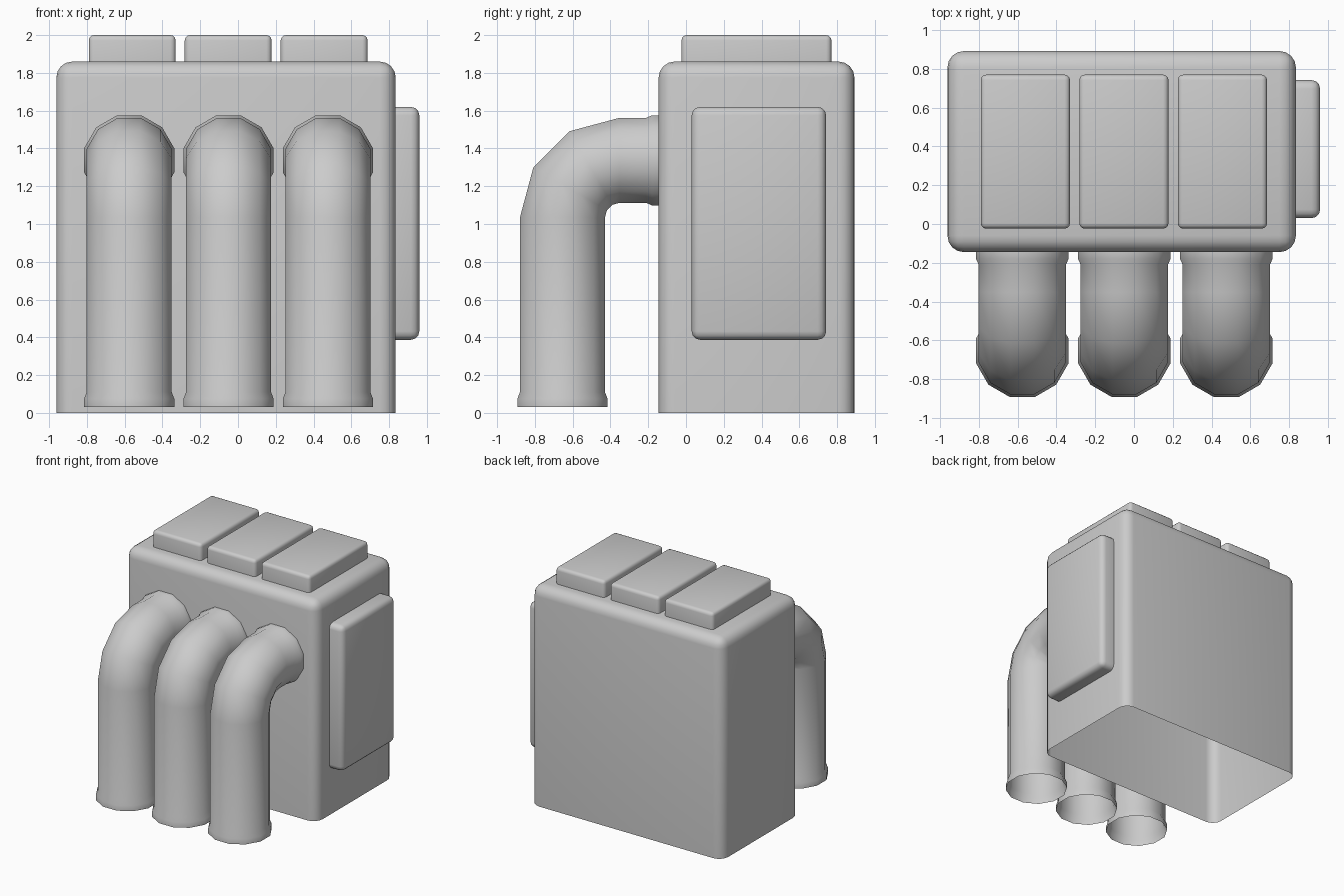
import bpy, bmesh, math
from mathutils import Vector

if "Cube" in bpy.data.objects:
    bpy.data.objects.remove(bpy.data.objects["Cube"])


def finish(name, bm):
    bmesh.ops.recalc_face_normals(bm, faces=bm.faces[:])
    mesh = bpy.data.meshes.new(name)
    bm.to_mesh(mesh)
    bm.free()
    obj = bpy.data.objects.new(name, mesh)
    bpy.context.collection.objects.link(obj)
    bpy.ops.object.select_all(action='DESELECT')
    obj.select_set(True)
    bpy.context.view_layer.objects.active = obj
    bpy.ops.object.shade_smooth_by_angle(angle=math.radians(40))
    return obj


def rounded_shell(name, lo, hi, open_dir, radius, segments=3):
    """Box with one open side; every edge not on that side is rounded."""
    lo, hi, open_dir = Vector(lo), Vector(hi), Vector(open_dir)
    bm = bmesh.new()
    bmesh.ops.create_cube(bm, size=1)
    for v in bm.verts:
        v.co = Vector([(lo[i] + hi[i]) / 2 + v.co[i] * (hi[i] - lo[i]) for i in range(3)])
    bm.normal_update()
    gone = [f for f in bm.faces if f.normal.dot(open_dir) > 0.9]
    bmesh.ops.delete(bm, geom=gone, context='FACES')
    edges = [e for e in bm.edges if len(e.link_faces) == 2]
    bmesh.ops.bevel(bm, geom=edges, offset=radius, segments=segments,
                    profile=0.5, affect='EDGES')
    return finish(name, bm)


def pipe(name, x):
    """Open twelve-sided elbow with a tapered collar at both ends."""
    sides, tube, collar = 12, 0.233, 0.247
    cy, cz, bend = -0.352, 1.035, 0.302
    # each station: y, z, bend angle, radius
    stations = [(cy - bend, z, 0, r) for z, r in
                ((0.03, collar), (0.075, collar), (0.11, tube))]
    for k in range(4):
        a = math.radians(30 * k)
        stations.append((cy - bend * math.cos(a), cz + bend * math.sin(a), a, tube))
    stations += [(y, cz + bend, math.pi / 2, r) for y, r in
                 ((-0.21, tube), (-0.18, collar), (-0.14, collar))]
    bm = bmesh.new()
    rings = []
    for y, z, a, r in stations:
        ring = []
        for i in range(sides):
            t = 2 * math.pi * (i + 0.5) / sides
            out = r * math.sin(t)
            ring.append(bm.verts.new((x + r * math.cos(t),
                                      y - out * math.cos(a), z + out * math.sin(a))))
        rings.append(ring)
    for a, b in zip(rings, rings[1:]):
        for i in range(sides):
            j = (i + 1) % sides
            bm.faces.new((a[i], a[j], b[j], b[i]))
    # orient outward on an open tube
    obj = finish(name, bm)
    p = obj.data.polygons[0]
    if p.normal.dot(p.center - Vector((x, cy - bend, p.center.z))) < 0:
        obj.data.flip_normals()
    return obj


# main housing, open underneath
rounded_shell("housing", (-0.962, -0.145, 0), (0.835, 0.892, 1.86), (0, 0, -1), 0.085, 4)

# raised side panel
rounded_shell("side_panel", (0.83, 0.03, 0.387), (0.96, 0.742, 1.62), (-1, 0, 0), 0.045)

# three top blocks and three elbow pipes
for n in range(3):
    bx = -0.56 + 0.508 * n
    rounded_shell(f"top_block_{n + 1}", (bx - 0.23, -0.024, 1.85), (bx + 0.23, 0.77, 2.0),
                  (0, 0, -1), 0.028)
    pipe(f"elbow_pipe_{n + 1}", -0.576 + 0.526 * n)
